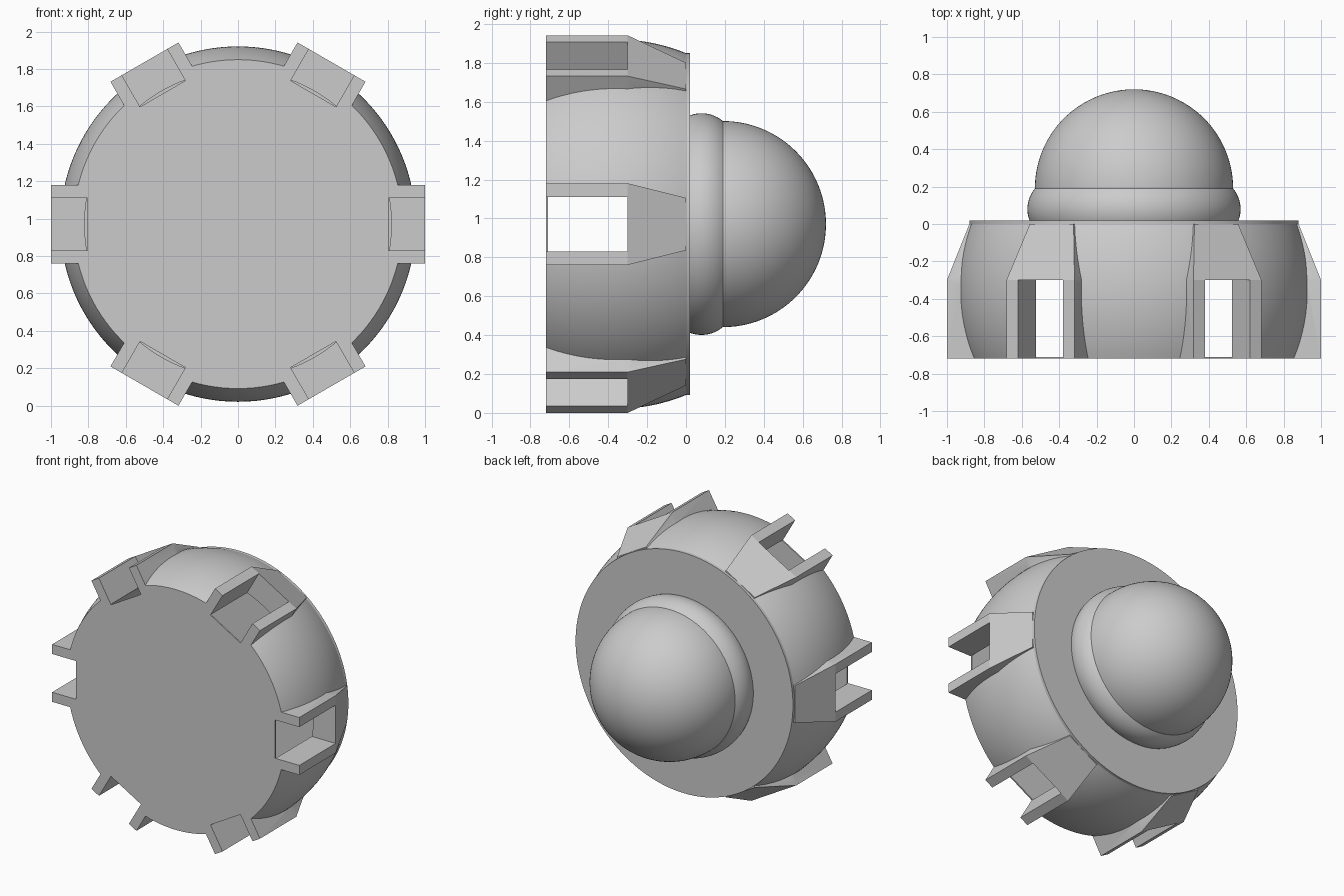
import bpy, bmesh, math
from mathutils import Matrix, Vector

old = bpy.data.objects.get("Cube")
if old:
    bpy.data.objects.remove(old, do_unlink=True)

CENTRE = Vector((0, 0, 0.971))
FRONT, SLOT_END, BACK = -0.72, -0.30, 0.02

grey = bpy.data.materials.new("plain_grey")
grey.use_nodes = True
colour = (0.6, 0.6, 0.6, 1)
grey.diffuse_color = colour
grey.node_tree.nodes["Principled BSDF"].inputs["Base Color"].default_value = colour


def make_object(name, bm):
    bmesh.ops.remove_doubles(bm, verts=bm.verts, dist=1e-5)
    bmesh.ops.recalc_face_normals(bm, faces=bm.faces)
    mesh = bpy.data.meshes.new(name)
    bm.to_mesh(mesh)
    bm.free()
    mesh.materials.append(grey)
    obj = bpy.data.objects.new(name, mesh)
    obj.location = CENTRE
    bpy.context.collection.objects.link(obj)
    return obj


def lathe(name, profile, steps=128):
    """Revolve (radius, y) points around the y axis."""
    bm = bmesh.new()
    verts = [bm.verts.new((r, y, 0)) for r, y in profile]
    edges = [bm.edges.new(pair) for pair in zip(verts, verts[1:])]
    bmesh.ops.spin(bm, geom=verts + edges, cent=(0, 0, 0), axis=(0, 1, 0),
                   angle=math.tau, steps=steps, use_merge=False)
    return make_object(name, bm)


def radial_blocks(name, sections):
    """Six blocks around the axis, lofted through (y, inner, outer, half width)."""
    bm = bmesh.new()
    for i in range(6):
        turn = Matrix.Rotation(i * math.tau / 6, 3, 'Y')
        rings = []
        for y, inner, outer, w in sections:
            corners = ((inner, -w), (outer, -w), (outer, w), (inner, w))
            rings.append([bm.verts.new(turn @ Vector((x, y, z))) for x, z in corners])
        for a, b in zip(rings, rings[1:]):
            for k in range(4):
                n = (k + 1) % 4
                bm.faces.new((a[k], a[n], b[n], b[k]))
        bm.faces.new(rings[0])
        bm.faces.new(rings[-1])
    return make_object(name, bm)


def combine(target, tool, operation):
    mod = target.modifiers.new(tool.name, 'BOOLEAN')
    mod.operation = operation
    mod.solver = 'EXACT'
    mod.object = tool


def smooth(obj):
    bpy.ops.object.select_all(action='DESELECT')
    obj.select_set(True)
    bpy.context.view_layer.objects.active = obj
    bpy.ops.object.shade_smooth_by_angle(angle=math.radians(15))


# Bulging drum with a thin rim at the back
middle, bulge = -0.36, 0.95
profile = [(0, FRONT)]
for i in range(25):
    y = FRONT - FRONT * i / 24
    profile.append((math.sqrt(bulge ** 2 - (y - middle) ** 2), y))
profile += [(profile[-1][0], BACK), (0, BACK)]
drum = lathe("drum", profile)

# Six forked lugs, tapering into the rim, with slots open to the hollow inside
lugs = radial_blocks("lugs", [(FRONT, 0.78, 1, 0.21), (SLOT_END, 0.78, 1, 0.21),
                              (0.0, 0.78, 0.88, 0.135)])
cavity = lathe("cavity_cutter", [(0, -0.71), (0.82, -0.71), (0.82, -0.03), (0, -0.03)])
slots = radial_blocks("slot_cutter", [(FRONT - 0.1, 0.805, 1.1, 0.14),
                                      (SLOT_END, 0.805, 1.1, 0.14)])
combine(drum, lugs, 'UNION')
combine(drum, cavity, 'DIFFERENCE')
combine(drum, slots, 'DIFFERENCE')

# Apply the cuts and drop the helpers
bpy.context.view_layer.update()
graph = bpy.context.evaluated_depsgraph_get()
cut_mesh = bpy.data.meshes.new_from_object(drum.evaluated_get(graph))
drum.modifiers.clear()
drum.data = cut_mesh
for helper in (lugs, cavity, slots):
    bpy.data.objects.remove(helper, do_unlink=True)
smooth(drum)

# Rounded collar behind the drum
collar_profile = [(0, 0.01)]
for i in range(13):
    y = 0.01 + 0.18 * i / 12
    collar_profile.append((0.4 + math.sqrt(0.17 ** 2 - (y - 0.08) ** 2), y))
collar_profile.append((0, 0.19))
smooth(lathe("collar", collar_profile))

# Dome on the collar
dome_profile = [(0, 0.18), (0.53, 0.18)]
for i in range(33):
    a = i / 32 * math.pi / 2
    dome_profile.append((0.53 * math.cos(a), 0.19 + 0.53 * math.sin(a)))
smooth(lathe("dome", dome_profile))
